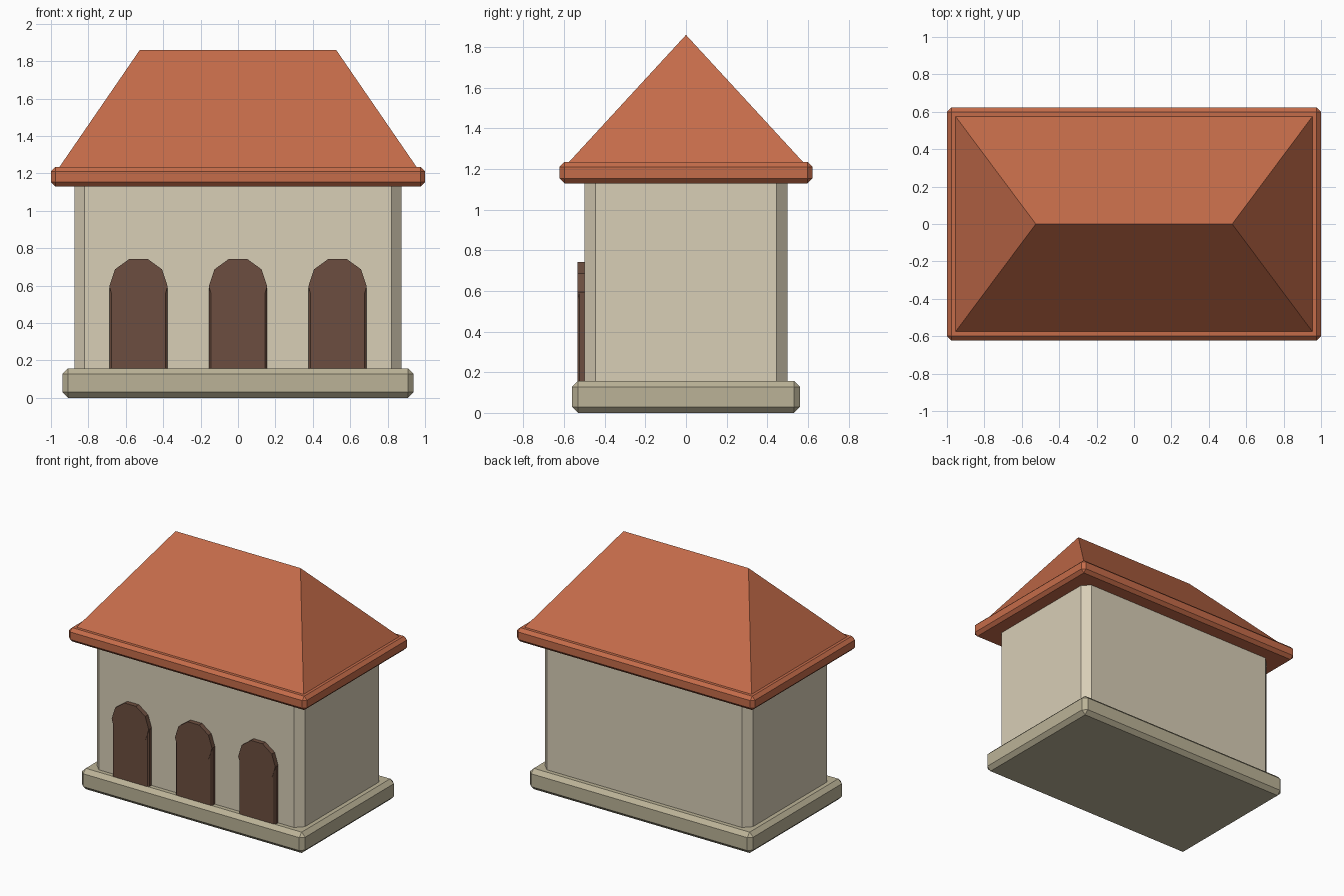
import bpy
import bmesh
import math

cube = bpy.data.objects.get("Cube")
if cube:
    bpy.data.objects.remove(cube, do_unlink=True)


def material(name, rgb):
    mat = bpy.data.materials.new(name)
    mat.use_nodes = True
    colour = (*rgb, 1)
    mat.diffuse_color = colour
    mat.node_tree.nodes["Principled BSDF"].inputs["Base Color"].default_value = colour
    return mat


plaster = material("cream plaster", (0.69, 0.62, 0.47))
stone = material("grey stone", (0.50, 0.45, 0.31))
tile = material("terracotta tile", (0.56, 0.15, 0.068))
wood = material("dark wood", (0.15, 0.076, 0.05))


def add_object(name, bm, mat):
    bmesh.ops.recalc_face_normals(bm, faces=bm.faces)
    mesh = bpy.data.meshes.new(name)
    bm.to_mesh(mesh)
    bm.free()
    mesh.materials.append(mat)
    obj = bpy.data.objects.new(name, mesh)
    bpy.context.collection.objects.link(obj)
    return obj


def box(name, low, high, bevel, mat):
    """Box between two corners with a one-step chamfer."""
    bm = bmesh.new()
    bmesh.ops.create_cube(bm, size=1)
    for v in bm.verts:
        v.co = [h if c > 0 else l for c, l, h in zip(v.co, low, high)]
    bmesh.ops.bevel(bm, geom=bm.edges[:], offset=bevel, segments=1,
                    affect='EDGES', profile=0.5)
    return add_object(name, bm, mat)


def arch(name, x, z, radius, front, back, mat):
    """Ten-sided disc with a flat top, lying along y."""
    bm = bmesh.new()
    ring = [bm.verts.new((x + radius * math.cos(i * math.tau / 10), front,
                          z + radius * math.sin(i * math.tau / 10)))
            for i in range(10)]
    face = bm.faces.new(ring)
    side = bmesh.ops.extrude_face_region(bm, geom=[face])["geom"]
    for v in side:
        if isinstance(v, bmesh.types.BMVert):
            v.co.y = back
    # Keep a closed front after extruding
    if not any(all(abs(v.co.y - front) < 1e-5 for v in f.verts) for f in bm.faces):
        bm.faces.new(ring)
    return add_object(name, bm, mat)


# Base, walls and eaves
box("plinth", (-0.938, -0.562, 0), (0.938, 0.562, 0.158), 0.03, stone)
box("walls", (-0.875, -0.5, 0.095), (0.875, 0.5, 1.2), 0.055, plaster)
box("eaves", (-1, -0.623, 1.13), (1, 0.623, 1.235), 0.024, tile)

# Hipped roof with a ridge along x
bm = bmesh.new()
bmesh.ops.create_cube(bm, size=2)
for v in bm.verts:
    if v.co.z > 0:
        v.co = (v.co.x * 0.525, 0, 1.86)
    else:
        v.co = (v.co.x * 0.968, v.co.y * 0.594, 1.215)
bmesh.ops.remove_doubles(bm, verts=bm.verts[:], dist=0.001)
add_object("roof", bm, tile)

# Three arched doors on the front
for label, x in (("right", -0.532), ("middle", 0), ("left", 0.532)):
    box(label + "_door", (x - 0.155, -0.533, 0.1), (x + 0.155, -0.45, 0.6), 0.01, wood)
    arch(label + "_door_arch", x, 0.595, 0.156, -0.535, -0.45, wood)
